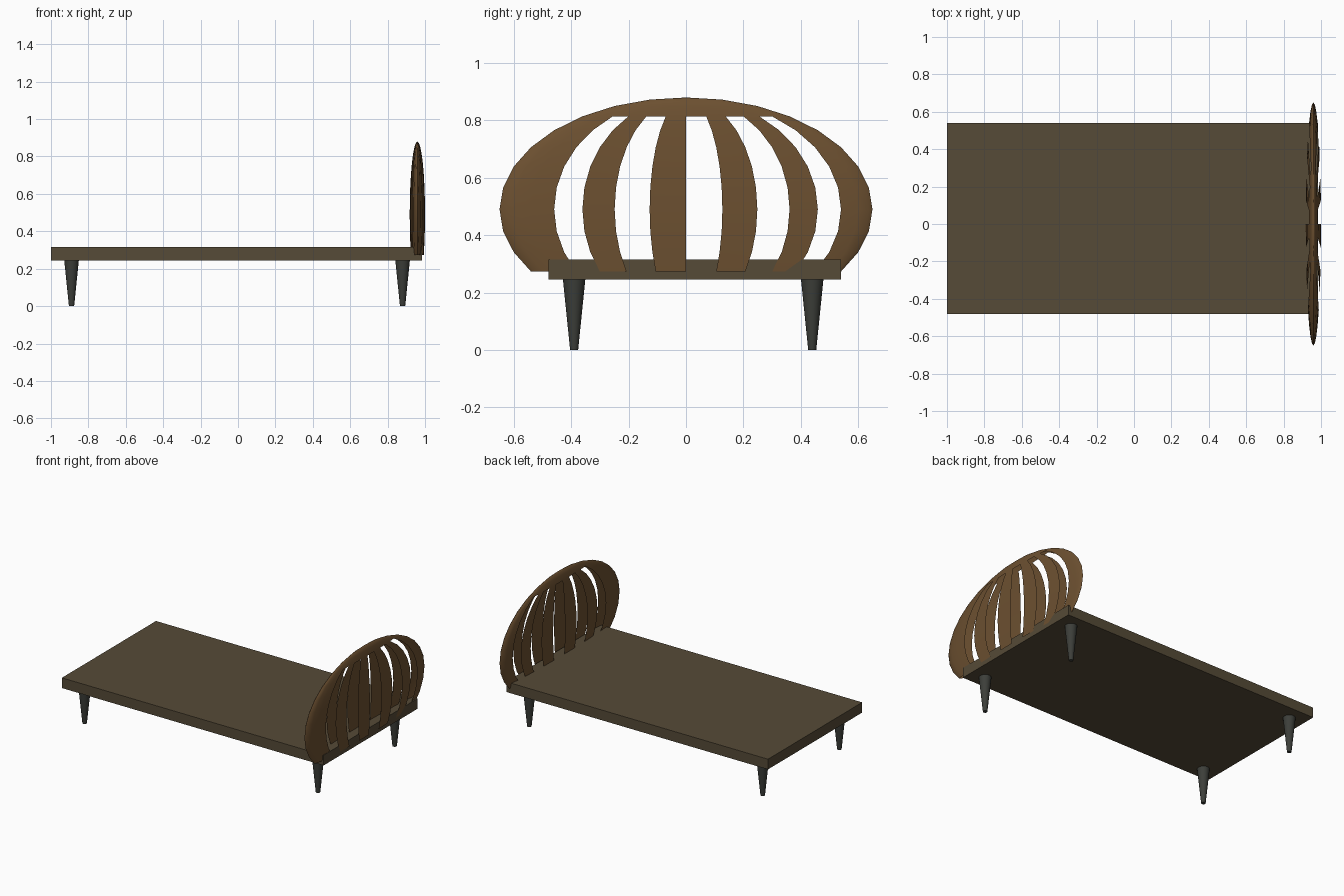
import bpy, bmesh, math
from mathutils import Matrix

if "Cube" in bpy.data.objects:
    bpy.data.objects.remove(bpy.data.objects["Cube"])


def material(name, rgb):
    m = bpy.data.materials.new(name)
    m.diffuse_color = (*rgb, 1)
    m.use_nodes = True
    m.node_tree.nodes["Principled BSDF"].inputs["Base Color"].default_value = m.diffuse_color
    return m


BASE = material("olive brown", (0.092, 0.069, 0.038))
WOOD = material("warm wood", (0.150, 0.080, 0.030))
METAL = material("dark grey", (0.046, 0.049, 0.042))


def add_object(name, bm, mat, smooth=False):
    mesh = bpy.data.meshes.new(name)
    for f in bm.faces:
        f.smooth = smooth
    if smooth:
        for e in bm.edges:
            e.smooth = len(e.link_faces) == 2 and e.calc_face_angle(0) < math.radians(40)
    bm.to_mesh(mesh)
    bm.free()
    mesh.materials.append(mat)
    ob = bpy.data.objects.new(name, mesh)
    bpy.context.collection.objects.link(ob)
    return ob


# Flat bed platform
x0, x1, y0, y1, z0, z1 = -1.0, 0.985, -0.48, 0.54, 0.245, 0.315
bm = bmesh.new()
bmesh.ops.create_cube(bm, size=1)
bmesh.ops.scale(bm, vec=(x1 - x0, y1 - y0, z1 - z0), verts=bm.verts)
bmesh.ops.translate(bm, vec=((x0 + x1) / 2, (y0 + y1) / 2, (z0 + z1) / 2), verts=bm.verts)
add_object("bed_platform", bm, BASE)

# Four tapered legs
for end, x in (("foot", -0.89), ("head", 0.88)):
    for side, y in (("near", -0.39), ("far", 0.44)):
        bm = bmesh.new()
        bmesh.ops.create_cone(bm, cap_ends=True, segments=32, radius1=0.014,
                              radius2=0.039, depth=z0,
                              matrix=Matrix.Translation((x, y, z0 / 2)))
        add_object(f"{end}_leg_{side}", bm, METAL, True)

# Slatted headboard: a squashed sphere shell, open below, with alternate strips removed
STEP = math.radians(11.25)
GAPS = {0, 2, 4, -2, -4}


def is_opening(f):
    c = f.calc_center_median()
    ring = math.floor(math.atan2(c.z, math.hypot(c.x, c.y)) / STEP)
    strip = math.floor(math.atan2(c.y, abs(c.x)) / STEP)
    return ring < -3 or (ring < 5 and strip in GAPS)


bm = bmesh.new()
bmesh.ops.create_uvsphere(bm, u_segments=32, v_segments=16, radius=1)
bmesh.ops.delete(bm, geom=[f for f in bm.faces if is_opening(f)], context='FACES')
bmesh.ops.scale(bm, vec=(0.041, 0.65, 0.39), verts=bm.verts)
bmesh.ops.translate(bm, vec=(0.959, 0, 0.49), verts=bm.verts)
add_object("headboard", bm, WOOD, True)
